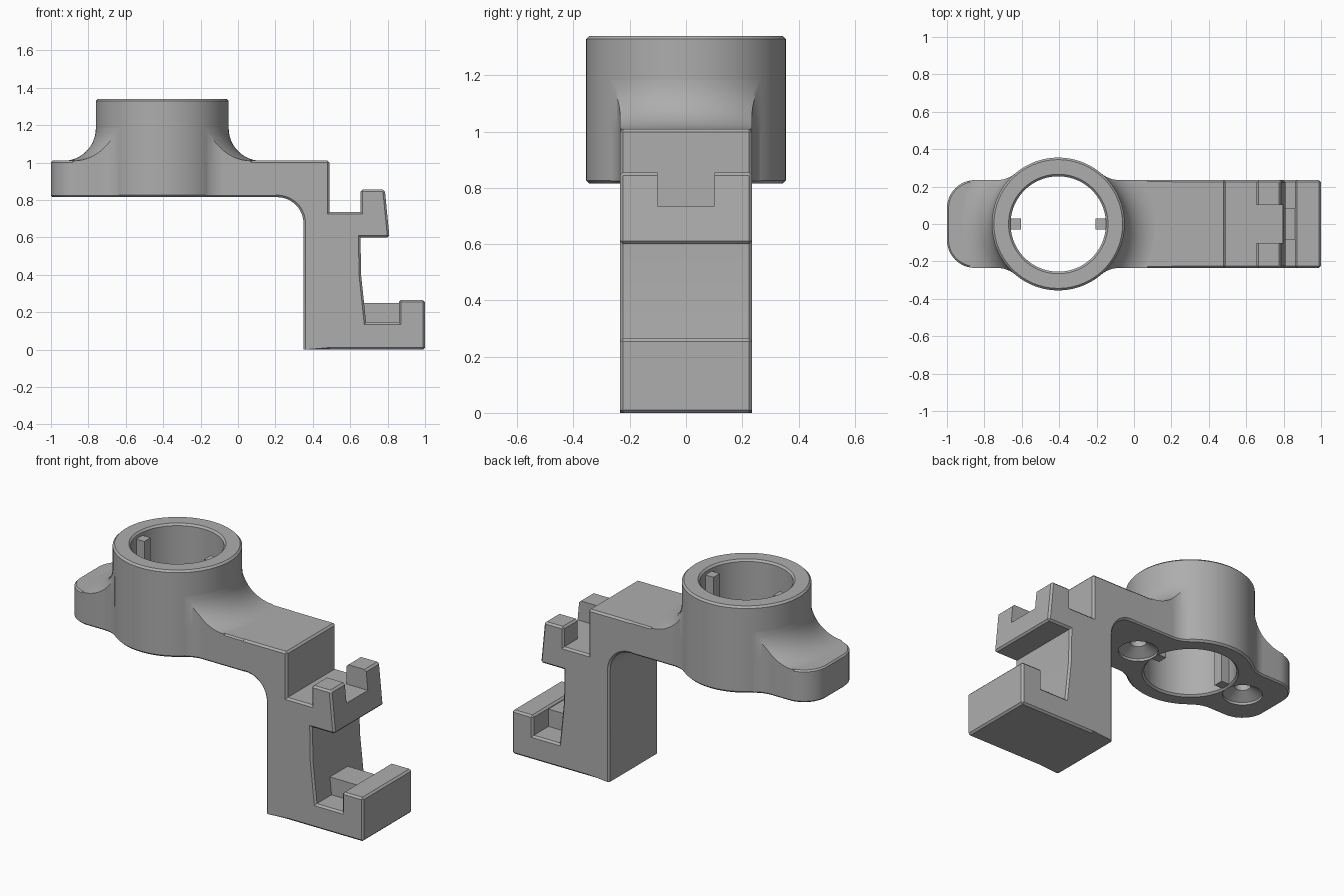
import bpy, bmesh
from math import sin, cos, pi, atan2, sqrt
from mathutils import Matrix

old = bpy.data.objects.get("Cube")
if old:
    bpy.data.objects.remove(old)

grey = bpy.data.materials.new("plain grey")
grey.use_nodes = True
COLOUR = (0.42, 0.42, 0.42, 1)
grey.diffuse_color = COLOUR
grey.node_tree.nodes["Principled BSDF"].inputs["Base Color"].default_value = COLOUR

RING_X, RING_R, BORE_R = -0.405, 0.355, 0.255
HALF = 0.235             # half width of arm and leg
LOW, TOP = 0.815, 1.01   # underside and top of the arm
SEAM = 0.2               # where arm and leg meet
CHAMFER = 0.011


def finish(bm, name):
    bmesh.ops.recalc_face_normals(bm, faces=bm.faces)
    mesh = bpy.data.meshes.new(name)
    bm.to_mesh(mesh)
    bm.free()
    mesh.materials.append(grey)
    ob = bpy.data.objects.new(name, mesh)
    bpy.context.collection.objects.link(ob)
    return ob


def arc(cx, cy, r, a, b, n=12):
    return [(cx + r * cos(a + (b - a) * i / n), cy + r * sin(a + (b - a) * i / n))
            for i in range(n + 1)]


def prism(name, points, offset, skip=None):
    """Extrude a polygon; chamfer convex edges unless skip(edge) says no."""
    bm = bmesh.new()
    face = bm.faces.new([bm.verts.new(p) for p in points])
    ext = bmesh.ops.extrude_face_region(bm, geom=[face])
    moved = [v for v in ext["geom"] if isinstance(v, bmesh.types.BMVert)]
    bmesh.ops.translate(bm, verts=moved, vec=offset)
    bmesh.ops.recalc_face_normals(bm, faces=bm.faces)
    if skip:
        edges = [e for e in bm.edges if e.is_convex
                 and e.calc_face_angle() > 0.6 and not skip(e)]
        bmesh.ops.bevel(bm, geom=edges, offset=CHAMFER, segments=1,
                        affect='EDGES', clamp_overlap=True)
    return finish(bm, name)


def lathe(name, profile, x, closed=True, steps=96):
    """Turn an (r, z) profile about a vertical axis at x."""
    bm = bmesh.new()
    vs = [bm.verts.new((r, 0, z)) for r, z in profile]
    edges = [bm.edges.new(pair) for pair in zip(vs, vs[1:])]
    if closed:
        edges.append(bm.edges.new((vs[-1], vs[0])))
    bmesh.ops.spin(bm, geom=vs + edges, cent=(0, 0, 0), axis=(0, 0, 1),
                   angle=2 * pi, steps=steps)
    bmesh.ops.remove_doubles(bm, verts=bm.verts, dist=0.0001)
    bmesh.ops.translate(bm, verts=bm.verts, vec=(x, 0, 0))
    return finish(bm, name)


def box(name, x0, x1, y0, y1, z0, z1):
    bm = bmesh.new()
    size = Matrix.Diagonal((x1 - x0, y1 - y0, z1 - z0, 1))
    place = Matrix.Translation(((x0 + x1) / 2, (y0 + y1) / 2, (z0 + z1) / 2))
    bmesh.ops.create_cube(bm, size=1, matrix=place @ size)
    return finish(bm, name)


def boolean(ob, tool, operation='DIFFERENCE'):
    tool.hide_render = True
    mod = ob.modifiers.new("cut", 'BOOLEAN')
    mod.operation, mod.object, mod.solver = operation, tool, 'EXACT'
    bpy.context.view_layer.objects.active = ob
    bpy.ops.object.modifier_apply(modifier=mod.name)


def at_seam(edge):
    return all(abs(v.co.x - SEAM) < 0.001 for v in edge.verts)


# Plan outline: rounded lug, necks blending into the ring, straight arm
NECK = 0.15
dx = sqrt((RING_R + NECK) ** 2 - (HALF + NECK) ** 2)
turn = atan2(HALF + NECK, dx)
upper = [(SEAM, HALF)]
upper += arc(RING_X + dx, HALF + NECK, NECK, -pi / 2, -pi + turn)
upper += arc(RING_X - dx, HALF + NECK, NECK, -turn, -pi / 2)
upper += arc(-0.85, HALF - 0.15, 0.15, pi / 2, pi)
outline = upper + [(x, -y) for x, y in reversed(upper)]

arm = prism("arm", [(x, y, LOW) for x, y in outline], (0, 0, TOP - LOW), at_seam)
bore = lathe("bore_cutter", [(0, 0.7), (0.3, 0.7), (0.3, 1.2), (0, 1.2)], RING_X, False)
boolean(arm, bore)

# Ring with chamfered rims
c = CHAMFER
ring = lathe("ring", [
    (BORE_R + c, LOW), (RING_R - c, LOW), (RING_R, LOW + c), (RING_R, 1.34 - c),
    (RING_R - c, 1.34), (BORE_R + c, 1.34), (BORE_R, 1.34 - c), (BORE_R, LOW + c)], RING_X)

# Sweeping fillet between ring and arm, trimmed to the arm outline
SWEEP = 0.175
curve = arc(RING_R + SWEEP, TOP - 0.001 + SWEEP, SWEEP, -pi / 2, -pi)
fillet = lathe("ring_fillet",
               [(0.3, 1.0), (RING_R + SWEEP, 1.0)] + curve + [(0.3, TOP + SWEEP)], RING_X)
trim = prism("fillet_trimmer", [(x, y, 0.95) for x, y in outline], (0, 0, 0.4))
boolean(fillet, trim, 'INTERSECT')

# Countersunk blind screw holes underneath, and bore keys
cutters = [bore, trim]
keys = []
for side, label in ((-1, "right"), (1, "left")):
    sink = lathe("screw_cutter", [
        (0, 0.75), (0.11, 0.75), (0.11, LOW + 0.015), (0.045, 0.87),
        (0.045, 0.96), (0, 0.96)], RING_X + side * 0.375, False, 48)
    boolean(arm, sink)
    boolean(ring, sink)
    cutters.append(sink)
    a, b = sorted((RING_X + side * 0.2, RING_X + side * 0.262))
    keys.append(box(label + "_bore_key", a, b, -0.03, 0.03, LOW + 0.01, 1.31))

# Leg with hooked upper jaw and foot, drawn as a side profile
side_profile = [(SEAM, TOP), (SEAM, LOW)]
side_profile += arc(0.21, LOW - 0.14, 0.14, pi / 2, 0)
side_profile += [
    (0.35, 0), (0.49, 0), (1.0, 0), (1.0, 0.265), (0.86, 0.265), (0.86, 0.145),
    (0.685, 0.145), (0.658, 0.4), (0.655, 0.6), (0.81, 0.6), (0.785, 0.855),
    (0.655, 0.855), (0.655, 0.735), (0.49, 0.735), (0.49, TOP)]


def leg_plain(edge):
    sole = all(v.co.z < 0.001 and v.co.x < 0.5 for v in edge.verts)
    return sole or at_seam(edge)


leg = prism("leg", [(x, -HALF, z) for x, z in side_profile], (0, 2 * HALF, 0), leg_plain)
gap = box("jaw_gap_cutter", 0.63, 0.9, -0.102, 0.102, 0.7349, 1.0)
boolean(leg, gap)
cutters.append(gap)

# Rib bridging the foot pocket
rib = box("foot_rib", 0.66, 0.865, -0.085, 0.085, 0.14, 0.25)

for tool in cutters:
    bpy.data.objects.remove(tool)

# Smooth round surfaces, keep creases crisp
bpy.ops.object.select_all(action='DESELECT')
for ob in [arm, ring, fillet, leg, rib] + keys:
    ob.select_set(True)
bpy.context.view_layer.objects.active = arm
bpy.ops.object.shade_smooth_by_angle(angle=pi / 6)
